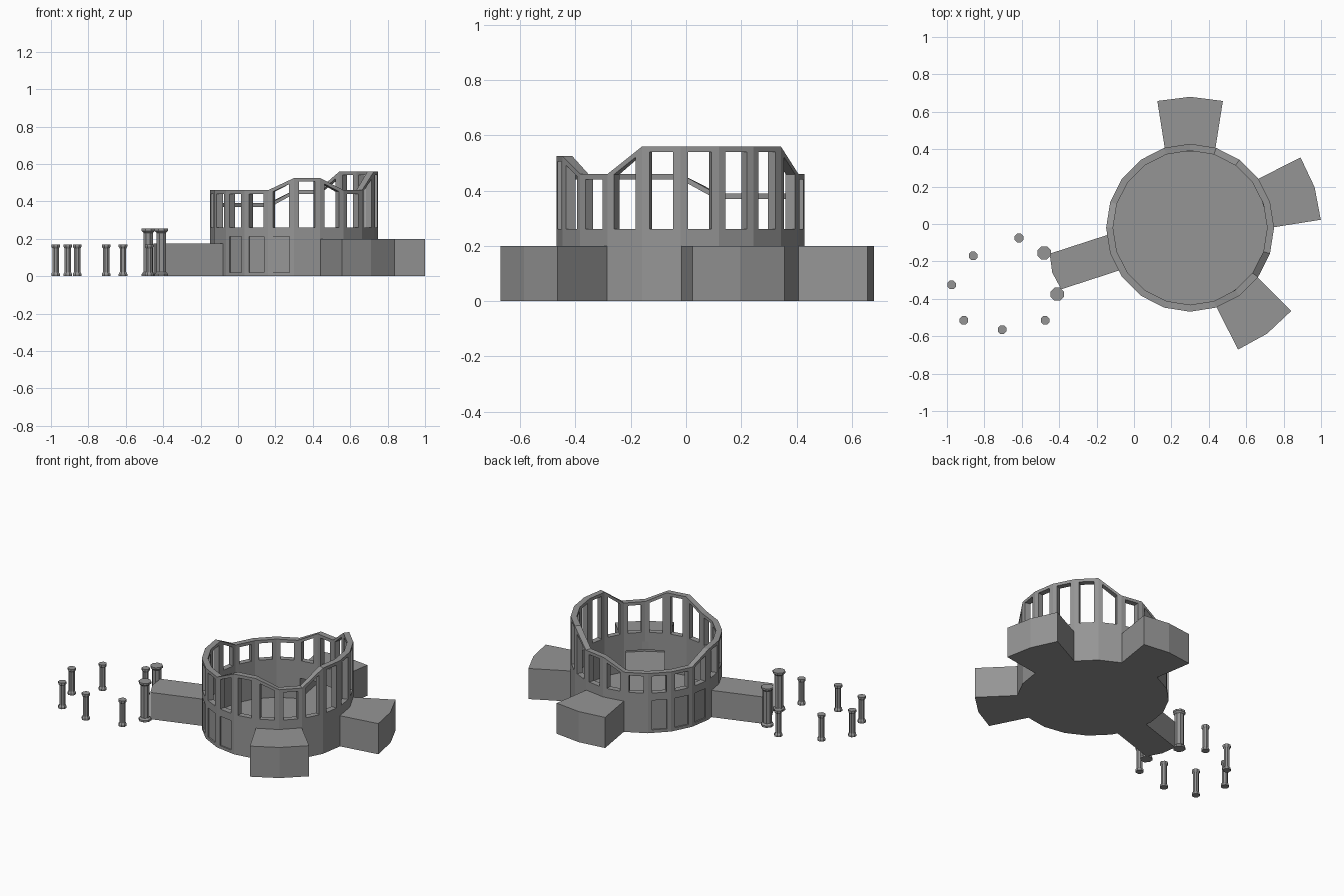
import bpy, bmesh, math
from mathutils import Matrix, Vector

cube = bpy.data.objects.get("Cube")
if cube:
    bpy.data.objects.remove(cube)

CX, CY = 0.30, -0.02          # hall centre
R_OUT, R_IN, SIDES = 0.449, 0.412, 20
STEP = 360 / SIDES
SILL, FLOOR = 0.26, 0.01

grey = bpy.data.materials.new("stone_grey")
grey.use_nodes = True
GREY = (0.3, 0.3, 0.3, 1)
grey.diffuse_color = GREY
grey.node_tree.nodes["Principled BSDF"].inputs["Base Color"].default_value = GREY


def finish(name, bm):
    bmesh.ops.recalc_face_normals(bm, faces=bm.faces)
    mesh = bpy.data.meshes.new(name)
    bm.to_mesh(mesh)
    bm.free()
    mesh.materials.append(grey)
    obj = bpy.data.objects.new(name, mesh)
    bpy.context.collection.objects.link(obj)
    return obj


def polar(r, deg):
    a = math.radians(deg)
    return (CX + r * math.cos(a), CY + r * math.sin(a))


def prism(name, outline, z0, z1):
    bm = bmesh.new()
    face = bm.faces.new([bm.verts.new((x, y, z0)) for x, y in outline])
    top = bmesh.ops.extrude_face_region(bm, geom=[face])["geom"]
    verts = [v for v in top if isinstance(v, bmesh.types.BMVert)]
    bmesh.ops.translate(bm, verts=verts, vec=(0, 0, z1 - z0))
    return finish(name, bm)


def ring(r):
    return [polar(r, i * STEP) for i in range(SIDES)]


def wedge(deg, r0, r1, half0, half1):
    return [polar(r0, deg - half0), polar(r1, deg - half1), polar(r1, deg),
            polar(r1, deg + half1), polar(r0, deg + half0)]


def local_outline(deg, pts):
    m = Matrix.Rotation(math.radians(deg), 2)
    return [(m @ Vector(p)) + Vector((CX, CY)) for p in pts]


def cut(obj, cutter):
    mod = obj.modifiers.new("cut", "BOOLEAN")
    mod.operation = "DIFFERENCE"
    mod.solver = "EXACT"
    mod.object = cutter
    bpy.context.view_layer.objects.active = obj
    bpy.ops.object.modifier_apply(modifier=mod.name)


def discard(obj):
    bpy.data.objects.remove(obj)


# Hall wall with floor
hall = prism("hall_wall", ring(R_OUT), 0, SILL)
void = prism("hall_void", ring(R_IN), FLOOR, SILL + 0.1)
cut(hall, void)
discard(void)

# Side rooms, hollow and open to the hall
for label, deg in (("back", 90), ("left", 18), ("front", -54)):
    room = prism(label + "_room", wedge(deg, 0.43, 0.70, 18, 14.5), 0, 0.20)
    void = prism("room_void", wedge(deg, 0.39, 0.68, 16.5, 13.5), FLOOR, 0.145)
    cut(room, void)
    cut(hall, void)
    discard(void)

# Entrance passage
ENTRY = 198
passage = prism("entrance_passage", local_outline(
    ENTRY, [(0.42, -0.1), (0.757, -0.1), (0.775, 0), (0.757, 0.1), (0.42, 0.1)]), 0, 0.175)
void = prism("passage_void", local_outline(
    ENTRY, [(0.38, -0.085), (0.74, -0.085), (0.74, 0.085), (0.38, 0.085)]), FLOOR, 0.145)
cut(passage, void)
cut(hall, void)
discard(void)

# Recessed wall panels either side of the passage
apothem = R_OUT * math.cos(math.radians(STEP / 2))
for side in (-1, 1):
    for i in range(3):
        deg = ENTRY + side * (1.5 + i) * STEP
        a, b, w = apothem - 0.008, apothem + 0.02, 0.045
        panel = prism("panel_cutter", local_outline(
            deg, [(a, -w), (b, -w), (b, w), (a, w)]), 0.02, 0.212)
        cut(hall, panel)
        discard(panel)


# Window crown with a stepped, sloping rail
def rail_height(i):
    deg = (i % SIDES) * STEP
    if deg <= 54 or deg == 342:
        return 0.56
    if 108 <= deg <= 162:
        return 0.39
    if deg in (270, 288):
        return 0.525
    return 0.46


bm = bmesh.new()
MARGIN, RAIL = 0.19, 0.02
for i in range(SIDES):
    h0, h1 = rail_height(i), rail_height(i + 1)
    skins = []
    for r in (R_OUT, R_IN):
        p = Vector(polar(r, i * STEP))
        q = Vector(polar(r, (i + 1) * STEP))

        def point(t, drop=None):
            z = SILL if drop is None else h0 + (h1 - h0) * t - drop
            return bm.verts.new((*p.lerp(q, t), z))

        s, e = MARGIN, 1 - MARGIN
        # Closed path: round the outside, then round the window opening
        skins.append([point(0), point(0, 0), point(1, 0), point(1),
                      point(e), point(e, RAIL), point(s, RAIL), point(s)])
    for v in skins:
        for quad in ((0, 1, 6, 7), (1, 2, 5, 6), (2, 3, 4, 5)):
            bm.faces.new([v[k] for k in quad])
    outer, inner = skins
    for k in (1, 4, 5, 6):
        bm.faces.new((outer[k], outer[k + 1], inner[k + 1], inner[k]))
bmesh.ops.remove_doubles(bm, verts=bm.verts, dist=0.0005)
finish("window_crown", bm)


# Columns
def column(name, x, y, r, h):
    bm = bmesh.new()
    s = 0.74 * r
    profile = [(r, 0), (r, 0.012), (s, 0.022), (s, h - 0.022), (r, h - 0.012), (r, h)]
    n = 8
    loops = [[bm.verts.new((x + pr * math.cos(math.tau * (k + 0.5) / n),
                            y + pr * math.sin(math.tau * (k + 0.5) / n), z))
              for k in range(n)] for pr, z in profile]
    for a, b in zip(loops, loops[1:]):
        for k in range(n):
            j = (k + 1) % n
            bm.faces.new((a[k], a[j], b[j], b[k]))
    bm.faces.new(loops[0])
    bm.faces.new(loops[-1])
    finish(name, bm)


for x, y in ((-0.48, -0.155), (-0.41, -0.375)):
    column("entrance_column", x, y, 0.038, 0.254)
for x, y in ((-0.615, -0.075), (-0.86, -0.17), (-0.975, -0.325),
             (-0.91, -0.515), (-0.705, -0.565), (-0.475, -0.515)):
    column("court_column", x, y, 0.025, 0.17)
